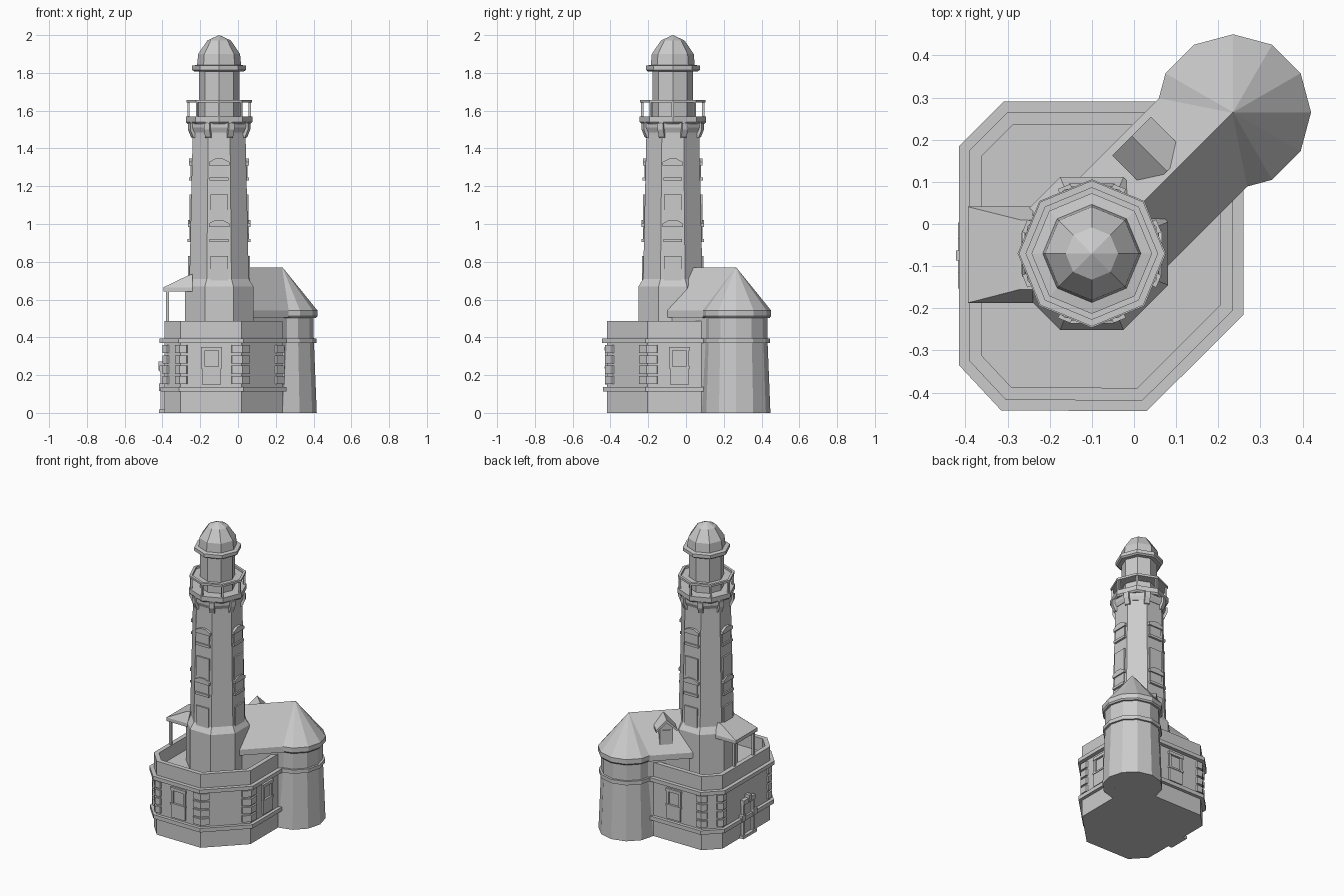
import bpy, bmesh
from math import cos, sin, pi, radians
from mathutils import Vector

if "Cube" in bpy.data.objects:
    bpy.data.objects.remove(bpy.data.objects["Cube"])

TX, TY = -0.10, -0.07          # tower axis
UX, UY = 0.235, 0.265          # round turret axis
S = 0.5 ** 0.5


def loft(name, rings):
    """Skin a stack of equal-length point loops and cap both ends."""
    bm = bmesh.new()
    vs = [[bm.verts.new(p) for p in r] for r in rings]
    n = len(rings[0])
    for a, b in zip(vs, vs[1:]):
        for i in range(n):
            j = (i + 1) % n
            bm.faces.new((a[i], a[j], b[j], b[i]))
    bm.faces.new(vs[0][::-1])
    bm.faces.new(vs[-1])
    bmesh.ops.remove_doubles(bm, verts=bm.verts, dist=1e-5)
    bmesh.ops.recalc_face_normals(bm, faces=bm.faces)
    me = bpy.data.meshes.new(name)
    bm.to_mesh(me)
    bm.free()
    ob = bpy.data.objects.new(name, me)
    bpy.context.collection.objects.link(ob)
    return ob


def ring(c, n, r, z, rot=0.0):
    return [(c[0] + r * cos(rot + 2 * pi * i / n), c[1] + r * sin(rot + 2 * pi * i / n), z) for i in range(n)]


def lathe(name, c, n, profile, rot=0.0):
    return loft(name, [ring(c, n, max(r, 1e-3), z, rot) for r, z in profile])


def prism(name, pts, z0, z1):
    return loft(name, [[(p[0], p[1], z) for p in pts] for z in (z0, z1)])


def slab(name, c, ang, a, d, z):
    """Box on a wall: a = span along the wall, d = span outward, z = height span."""
    o, t = Vector((cos(ang), sin(ang))), Vector((-sin(ang), cos(ang)))
    pts = [Vector(c) + o * d[i] + t * a[j] for i, j in ((0, 0), (1, 0), (1, 1), (0, 1))]
    return prism(name, pts, *z)


def offset(poly, d):
    out = []
    for i, p in enumerate(poly):
        e1, e2 = (p - poly[i - 1]).normalized(), (poly[(i + 1) % len(poly)] - p).normalized()
        n1, n2 = Vector((e1.y, -e1.x)), Vector((e2.y, -e2.x))
        out.append(p + (n1 + n2) * (d / (1 + n1.dot(n2))))
    return out


def at_z(pts, z):
    return [(p[0], p[1], z) for p in pts]


# base building with sunken terrace and two ledges
edge = [Vector(p) for p in ((-.415, -.335), (-.315, -.442), (.03, -.444), (.26, -.215),
                            (.26, .19), (.16, .29), (-.31, .29), (-.415, .185))]
body, inner = offset(edge, -.025), offset(edge, -.055)
loft("base_walls", [at_z(body, 0), at_z(body, .487), at_z(inner, .487), at_z(inner, .40)])
prism("lower_ledge", offset(edge, -.004), .112, .138)
prism("upper_ledge", edge, .37, .395)

# corner quoins
big = offset(body, .011)
for i in (0, 1, 2, 3, 6, 7):
    p, q = body[i], big[i]
    back = (body[i - 1] - p).normalized()
    fwd = (body[(i + 1) % 8] - p).normalized()
    for k in range(4):
        L = .036 if i in (0, 1, 6, 7) else .055
        z = .152 + k * .055
        pts = [p + back * L, q + back * L, q, q + fwd * L, p + fwd * L, p - (q - p)]
        prism("quoin", pts, z, z + .043)

# base windows
for c, ang in (((-.14, -.418), -pi / 2), ((.235, -.035), 0), ((-.10, .265), pi / 2)):
    slab("base_window_panel", c, ang, (-.05, .05), (-.01, .010), (.15, .235))
    slab("base_window_sill", c, ang, (-.055, .055), (-.01, .014), (.235, .246))
    for s in (-1, 1):
        slab("base_window_jamb", c, ang, sorted((s * .036, s * .052)), (-.01, .010), (.246, .335))
    slab("base_window_lintel", c, ang, (-.055, .055), (-.01, .013), (.33, .35))

# entrance door on the left wall
c = (-.39, -.075)
for s in (-1, 1):
    slab("door_jamb", c, pi, sorted((s * .04, s * .058)), (-.01, .02), (0, .23))
    slab("door_shoulder", c, pi, sorted((s * .04, s * .078)), (-.01, .027), (.115, .155))
slab("door_leaf", c, pi, (-.04, .04), (-.01, .008), (.02, .22))
slab("door_lintel", c, pi, (-.06, .06), (-.01, .025), (.22, .25))
slab("door_keystone", c, pi, (-.012, .012), (-.01, .032), (.225, .272))
slab("door_step", c, pi, (-.07, .07), (-.01, .028), (0, .018))

# tower shaft, flat faces to the axes (profile given as apothems)
k = 1 / cos(pi / 8)
T = (TX, TY)
lathe("tower_shaft", T, 8, [(a * k, z) for a, z in
      ((.181, .39), (.181, .67), (.157, .71), (.140, 1.47), (.140, 1.54))], pi / 8)
lathe("gallery_soffit", T, 8, [(.155, 1.485), (.166, 1.51), (.166, 1.54)], pi / 8)
lathe("gallery_slab", T, 8, [(.166, 1.53), (.176, 1.54), (.176, 1.57)])

# brackets beneath the gallery
for i in range(8):
    ang = pi / 8 + i * pi / 4
    o, t = Vector((cos(ang), sin(ang))), Vector((-sin(ang), cos(ang)))
    loft("gallery_bracket", [[(*(Vector(T) + o * r + t * s), z) for r, z in
         ((.13, 1.45), (.155, 1.46), (.172, 1.50), (.172, 1.535), (.13, 1.535))] for s in (-.016, .016)])

# gallery railing
for i in range(8):
    a = i * pi / 4
    slab("rail_post", T, a, (-.006, .006), (.156, .168), (1.565, 1.65))
outer, inn = ring(T, 8, .173, 0), ring(T, 8, .156, 0)
loft("hand_rail", [at_z(outer, 1.642), at_z(outer, 1.656), at_z(inn, 1.656), at_z(inn, 1.642),
                   at_z(outer, 1.642)])

# lantern room and dome
lathe("lantern_room", T, 8, [(.107, 1.56), (.107, 1.82)])
lathe("lantern_rim", T, 8, [(.132, 1.808), (.143, 1.816), (.143, 1.838), (.118, 1.842)])
lathe("dome", T, 8, [(.117, 1.835), (.111, 1.90), (.062, 1.972), (0, 2.0)])

# tower windows and panels on the four main faces
for i in range(4):
    ang = i * pi / 2

    def face(z):
        return .157 - .017 * (z - .71) / .76

    def put(name, a, proud, z0, z1):
        slab(name, T, ang, a, (.12, face((z0 + z1) / 2) + proud), (z0, z1))

    put("tower_panel", (-.046, .046), .008, .70, .83)
    put("tower_panel", (-.046, .046), .008, 1.0, 1.155)
    for zb, zt in ((.915, .985), (1.24, 1.31)):
        put("tower_window", (-.043, .043), .006, zb, zt)
        put("window_sill", (-.05, .05), .014, zb - .01, zb + .006)
        o, t = Vector((cos(ang), sin(ang))), Vector((-sin(ang), cos(ang)))
        d = face(zt)
        loft("window_hood", [[(*(Vector(T) + o * r + t * s), z) for s, z in
             ((-.054, zt), (.054, zt), (.054, zt + .018), (.02, zt + .036), (-.02, zt + .036), (-.054, zt + .018))]
             for r in (.12, d + .015)])

# porch canopy on the terrace
x0, x1, y0, y1 = -.394, -.24, -.187, .041
loft("porch_roof", [[(x0, y0, z), (x1, y0, z), (x1, y1, z), (x0, y1, z)] for z in (.642, .665)]
     + [[(-.27, -.155, .725), (x1, -.155, .735), (x1, .01, .735), (-.27, .01, .725)]])
for y in (-.172, .026):
    slab("porch_post", (-.372, y), 0, (-.008, .008), (-.008, .008), (.39, .65))


# diagonal wing: u runs from tower to turret, v to the right of it
def wing(u, v, z):
    return (TX + (u + v) * S, TY + (u - v) * S, z)


loft("wing_walls", [[wing(u, v, z) for u, v in ((.05, -.13), (.05, .13), (.47, .13), (.47, -.13))]
                    for z in (0, .52)])
loft("wing_roof", [[wing(u, v, z) for v, z in
     ((-.148, .505), (.148, .505), (.148, .543), (0, .77), (-.148, .543))] for u in (.105, .474)])

# dormer on the wing roof
loft("dormer_walls", [[wing(.264 + du, v, z) for du, z in
     ((-.04, .55), (.04, .55), (.04, .70), (0, .745), (-.04, .70))] for v in (-.115, -.02)])
loft("dormer_roof", [[wing(.264 + du, v, z) for du, z in
     ((-.065, .682), (0, .742), (.065, .682), (.065, .698), (0, .762), (-.065, .698))] for v in (-.130, -.012)])
slab("dormer_shutter", wing(.264, -.115, 0)[:2], radians(135), (-.025, .025), (-.01, .007), (.60, .69))

# round turret with conical roof
U = (UX, UY)
lathe("turret_wall", U, 12, [(.182, 0), (.166, .40), (.166, .52)])
lathe("turret_band", U, 12, [(.180, .37), (.180, .395)])
lathe("turret_roof", U, 12, [(.178, .503), (.185, .512), (.185, .543), (0, .77)])
